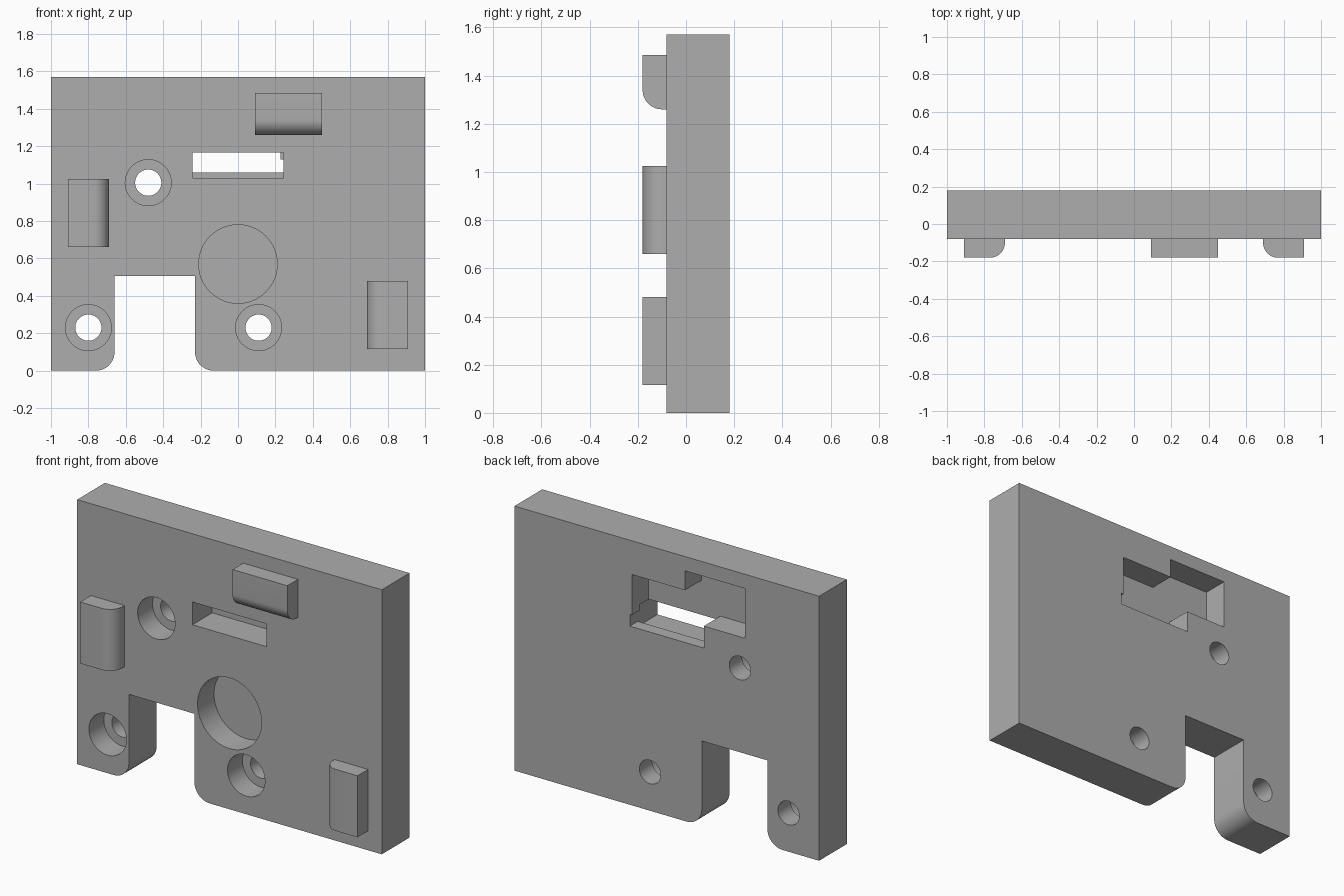
import bpy, bmesh, math

cube = bpy.data.objects.get("Cube")
if cube:
    bpy.data.objects.remove(cube, do_unlink=True)

grey = bpy.data.materials.new("plain_grey")
grey.use_nodes = True
grey.diffuse_color = (0.42, 0.42, 0.42, 1)
grey.node_tree.nodes["Principled BSDF"].inputs["Base Color"].default_value = (0.42, 0.42, 0.42, 1)

FRONT, BACK, NOSE = -0.08, 0.18, -0.18
HEIGHT = 1.57


def prism(name, outline, start, end, axis="y"):
    """Extrude a 2D outline along one axis."""
    place = {"x": lambda u, v, d: (d, u, v),
             "y": lambda u, v, d: (u, d, v),
             "z": lambda u, v, d: (u, v, d)}[axis]
    bm = bmesh.new()
    rings = [[bm.verts.new(place(u, v, d)) for u, v in outline] for d in (start, end)]
    for ring in rings:
        bm.faces.new(ring)
    n = len(outline)
    for i in range(n):
        j = (i + 1) % n
        bm.faces.new((rings[0][i], rings[0][j], rings[1][j], rings[1][i]))
    bmesh.ops.recalc_face_normals(bm, faces=bm.faces)
    mesh = bpy.data.meshes.new(name)
    bm.to_mesh(mesh)
    bm.free()
    mesh.materials.append(grey)
    obj = bpy.data.objects.new(name, mesh)
    bpy.context.collection.objects.link(obj)
    return obj


def arc(cx, cy, r, a0, a1, steps=12):
    angles = [math.radians(a0 + (a1 - a0) * i / steps) for i in range(steps + 1)]
    return [(cx + r * math.cos(a), cy + r * math.sin(a)) for a in angles]


def disc(cx, cz, r):
    return arc(cx, cz, r, 0, 360, 64)[:-1]


def rect(u0, u1, v0, v1):
    return [(u0, v0), (u1, v0), (u1, v1), (u0, v1)]


def smooth(obj):
    bpy.ops.object.select_all(action="DESELECT")
    obj.select_set(True)
    bpy.context.view_layer.objects.active = obj
    bpy.ops.object.shade_smooth_by_angle(angle=math.radians(30))


# Plate outline with the round-cornered notch in its lower edge
r = 0.1
left, right, roof = -0.66, -0.23, 0.505
outline = [(-1, 0)] + arc(left - r, r, r, -90, 0)
outline += [(left, roof), (right, roof)] + arc(right + r, r, r, 180, 270)
outline += [(1, 0), (1, HEIGHT), (-1, HEIGHT)]
plate = prism("plate", outline, FRONT, BACK)

# Counterbored screw holes
cutters = []
for x, z in ((-0.48, 1.005), (-0.8, 0.23), (0.11, 0.23)):
    cutters.append(prism("screw_hole", disc(x, z, 0.07), -0.3, 0.3))
    cutters.append(prism("counterbore", disc(x, z, 0.123), -0.3, FRONT + 0.14))

# Round blind pocket
cutters.append(prism("round_pocket", disc(0, 0.57, 0.21), -0.3, FRONT + 0.155))

# Stepped pocket in the back, opening into the front slot
stepped = [(-0.515, 1.19), (-0.515, 1.485), (-0.12, 1.485), (-0.12, 1.37),
           (0.228, 1.37), (0.228, 1.13), (0.243, 1.13), (0.243, 1.06),
           (-0.243, 1.06), (-0.243, 1.19)]
cutters.append(prism("back_pocket", stepped, 0.025, 0.3))
cutters.append(prism("front_slot", rect(-0.243, 0.243, 1.03, 1.165), -0.3, 0.105))

for cutter in cutters:
    mod = plate.modifiers.new("cut", "BOOLEAN")
    mod.operation = "DIFFERENCE"
    mod.solver = "EXACT"
    mod.object = cutter
bpy.context.view_layer.update()
cut_mesh = bpy.data.meshes.new_from_object(
    plate.evaluated_get(bpy.context.evaluated_depsgraph_get()))
plate.modifiers.clear()
plate.data = cut_mesh
for cutter in cutters:
    bpy.data.objects.remove(cutter, do_unlink=True)
smooth(plate)

# Locating blocks, each with one rounded front edge
root = FRONT + 0.01
b = 0.08
top = [(root, 1.485), (NOSE, 1.485)] + arc(NOSE + b, 1.26 + b, b, 180, 270) + [(root, 1.26)]
smooth(prism("top_block", top, 0.09, 0.45, "x"))

side = [(-0.91, root), (-0.91, NOSE)] + arc(-0.69 - b, NOSE + b, b, -90, 0) + [(-0.69, root)]
smooth(prism("right_block", side, 0.66, 1.025, "z"))
smooth(prism("left_block", [(-u, v) for u, v in side], 0.115, 0.48, "z"))
